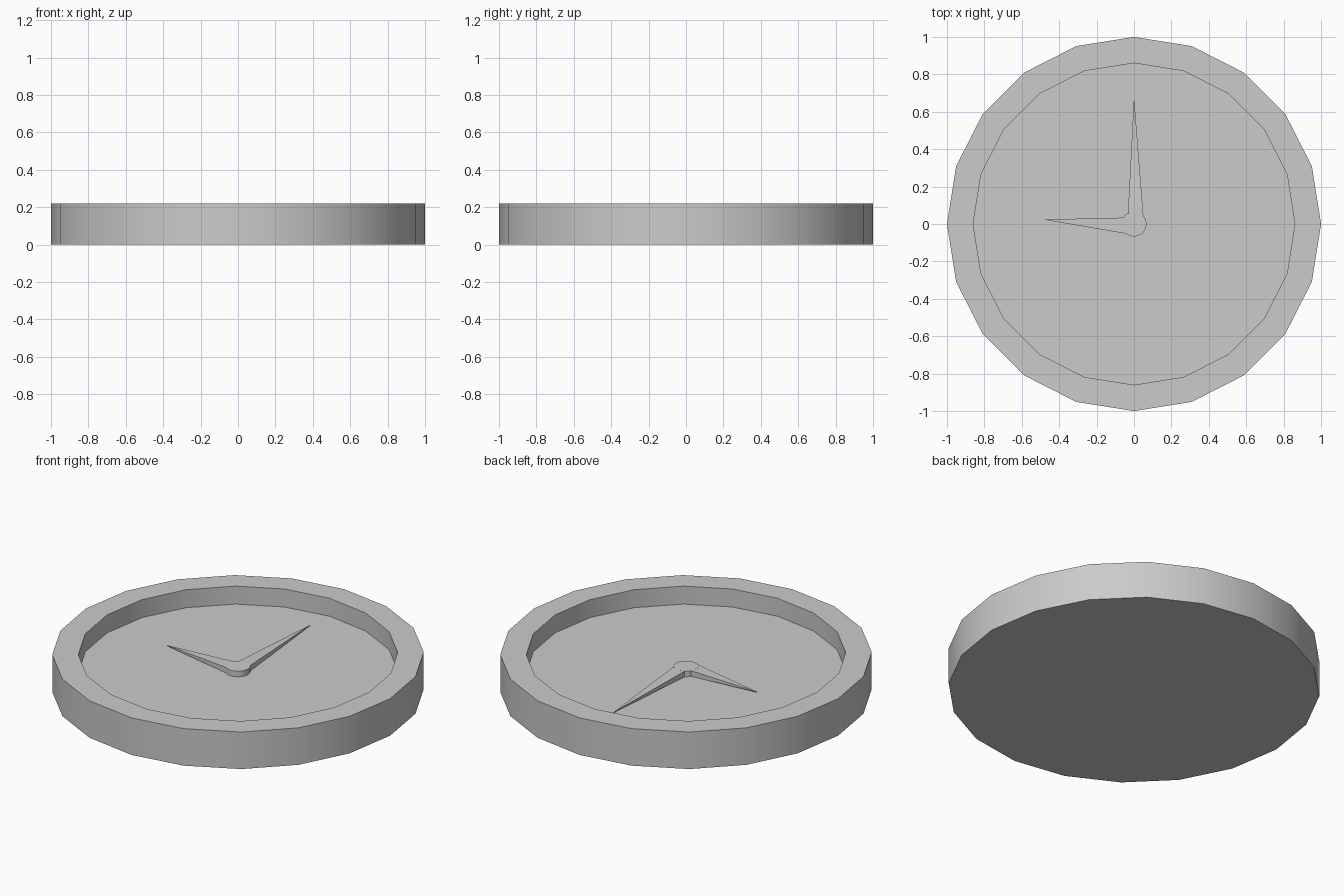
import bpy, bmesh, math
from mathutils import Vector

if "Cube" in bpy.data.objects:
    bpy.data.objects.remove(bpy.data.objects["Cube"])

FLOOR, TOP, HUB_R = 0.113, 0.146, 0.067


def finish(bm, name, angle=30):
    bmesh.ops.remove_doubles(bm, verts=bm.verts, dist=1e-5)
    bmesh.ops.recalc_face_normals(bm, faces=bm.faces)
    me = bpy.data.meshes.new(name)
    bm.to_mesh(me)
    bm.free()
    ob = bpy.data.objects.new(name, me)
    bpy.context.collection.objects.link(ob)
    bpy.ops.object.select_all(action='DESELECT')
    ob.select_set(True)
    bpy.context.view_layer.objects.active = ob
    bpy.ops.object.shade_smooth_by_angle(angle=math.radians(angle))
    return ob


def lathe(name, profile, sides):
    bm = bmesh.new()
    vs = [bm.verts.new((r, 0, z)) for r, z in profile]
    es = [bm.edges.new(p) for p in zip(vs, vs[1:])]
    bmesh.ops.spin(bm, geom=vs + es, cent=(0, 0, 0), axis=(0, 0, 1),
                   angle=math.tau, steps=sides)
    return finish(bm, name)


def hand(name, side_a, side_b, tip):
    # full hub height at the base, narrowing to a thin point at mid height
    mid = (FLOOR + TOP) / 2
    bm = bmesh.new()
    rings = []
    for z, tz in ((FLOOR, mid - 0.002), (TOP, mid + 0.002)):
        rings.append([bm.verts.new((*p, h)) for p, h in
                      ((side_a, z), (side_b, z), (tip, tz))])
    for ring in rings:
        bm.faces.new(ring)
    for i in range(3):
        j = (i + 1) % 3
        bm.faces.new((rings[0][i], rings[0][j], rings[1][j], rings[1][i]))
    return finish(bm, name)


# dish-shaped case with raised rim and recessed face
lathe("clock_case", [(0, 0), (1, 0), (1, 0.22), (0.86, 0.22),
                     (0.86, FLOOR), (0, FLOOR)], 20)

# central hub
lathe("hub", [(0, FLOOR), (HUB_R, FLOOR), (HUB_R, TOP), (0, TOP)], 20)

# tapered hands
hand("minute_hand", (-0.032, 0.062), (0.05, 0.045), (0, 0.68))
hand("hour_hand", (-0.058, 0.034), (-0.042, -0.052), (-0.485, 0.024))
